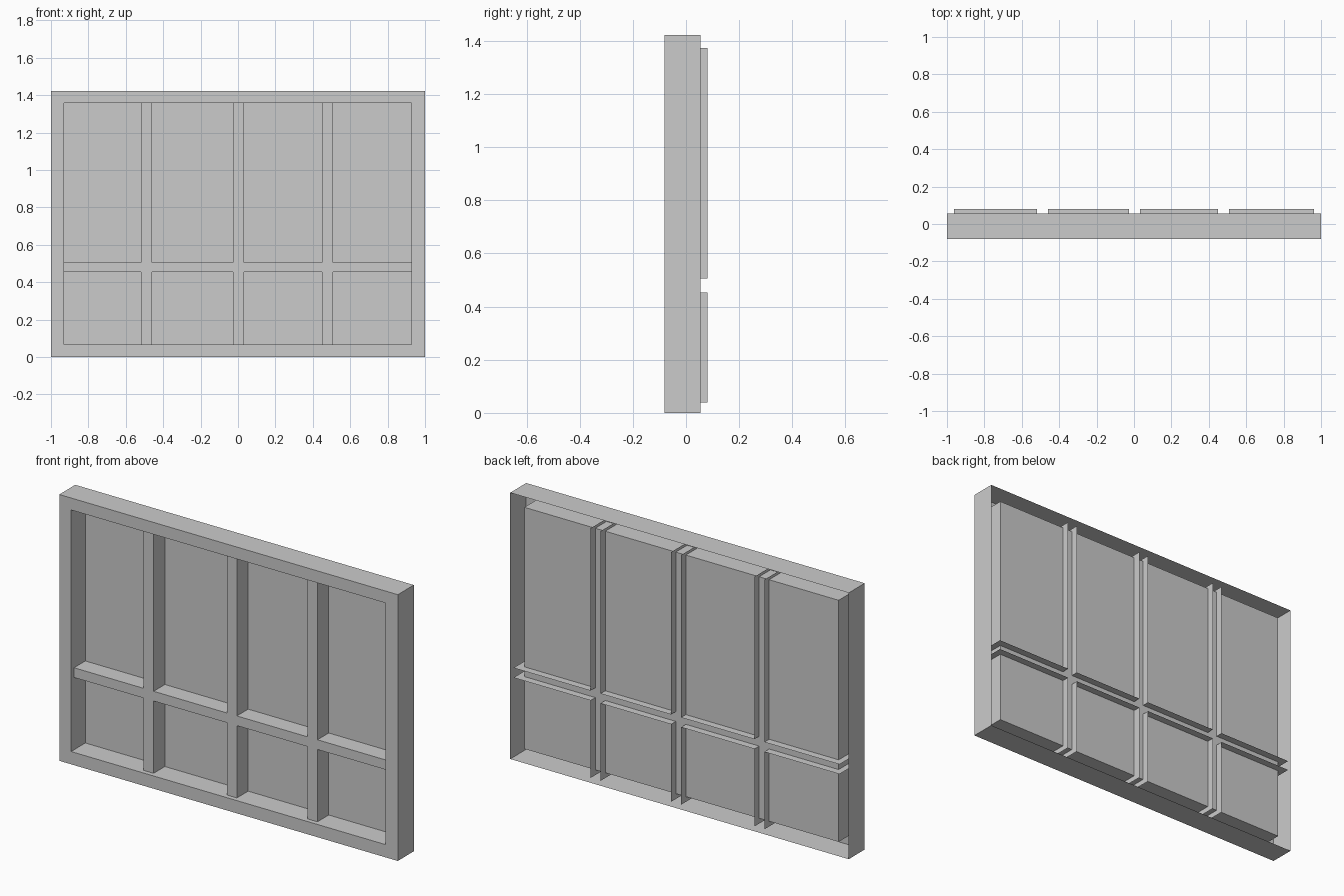
import bpy
import bmesh

if "Cube" in bpy.data.objects:
    bpy.data.objects.remove(bpy.data.objects["Cube"])


def grid_shell(name, xs, zs, solid, front, inner_back, outer_back=None):
    """Front face made of the solid grid cells, with open-backed walls along its edges."""
    bm = bmesh.new()
    nx, nz = len(xs) - 1, len(zs) - 1

    def quad(*pts):
        bm.faces.new([bm.verts.new(p) for p in pts])

    def filled(i, k):
        return 0 <= i < nx and 0 <= k < nz and solid(i, k)

    for i in range(nx):
        for k in range(nz):
            if not solid(i, k):
                continue
            x0, x1, z0, z1 = xs[i], xs[i + 1], zs[k], zs[k + 1]
            quad((x0, front, z0), (x1, front, z0), (x1, front, z1), (x0, front, z1))
            # each cell side: direction to the neighbour, then its two end points
            for di, dk, a, b in ((0, -1, (x0, z0), (x1, z0)), (1, 0, (x1, z0), (x1, z1)),
                                 (0, 1, (x1, z1), (x0, z1)), (-1, 0, (x0, z1), (x0, z0))):
                i2, k2 = i + di, k + dk
                if filled(i2, k2):
                    continue
                inside = 0 <= i2 < nx and 0 <= k2 < nz
                back = inner_back if inside else outer_back
                if back is not None:
                    quad((b[0], front, b[1]), (a[0], front, a[1]),
                         (a[0], back, a[1]), (b[0], back, b[1]))
    bmesh.ops.remove_doubles(bm, verts=bm.verts[:], dist=1e-5)
    mesh = bpy.data.meshes.new(name)
    bm.to_mesh(mesh)
    bm.free()
    obj = bpy.data.objects.new(name, mesh)
    bpy.context.collection.objects.link(obj)
    return obj


LEFT, RIGHT, BOTTOM, TOP = -0.93, 0.927, 0.068, 1.358
PANE_Y = 0.04

# Outer frame: hollow casing, open at the back
grid_shell("window_frame", [-1, LEFT, RIGHT, 1], [0, BOTTOM, TOP, 1.422],
           lambda i, k: (i, k) != (1, 1), -0.08, PANE_Y, 0.055)

# Glazing bars: one crossing lattice of open channels, set back from the frame
grid_shell("glazing_bars",
           [-0.963, -0.519, -0.46, -0.027, 0.032, 0.449, 0.508, 0.963],
           [0.04, 0.454, 0.506, 1.373],
           lambda i, k: i % 2 == 1 or k == 1, -0.055, 0.08)

# Window pane: single sheet closing the opening
grid_shell("window_pane", [LEFT, RIGHT], [BOTTOM, TOP], lambda i, k: True, PANE_Y, None)
